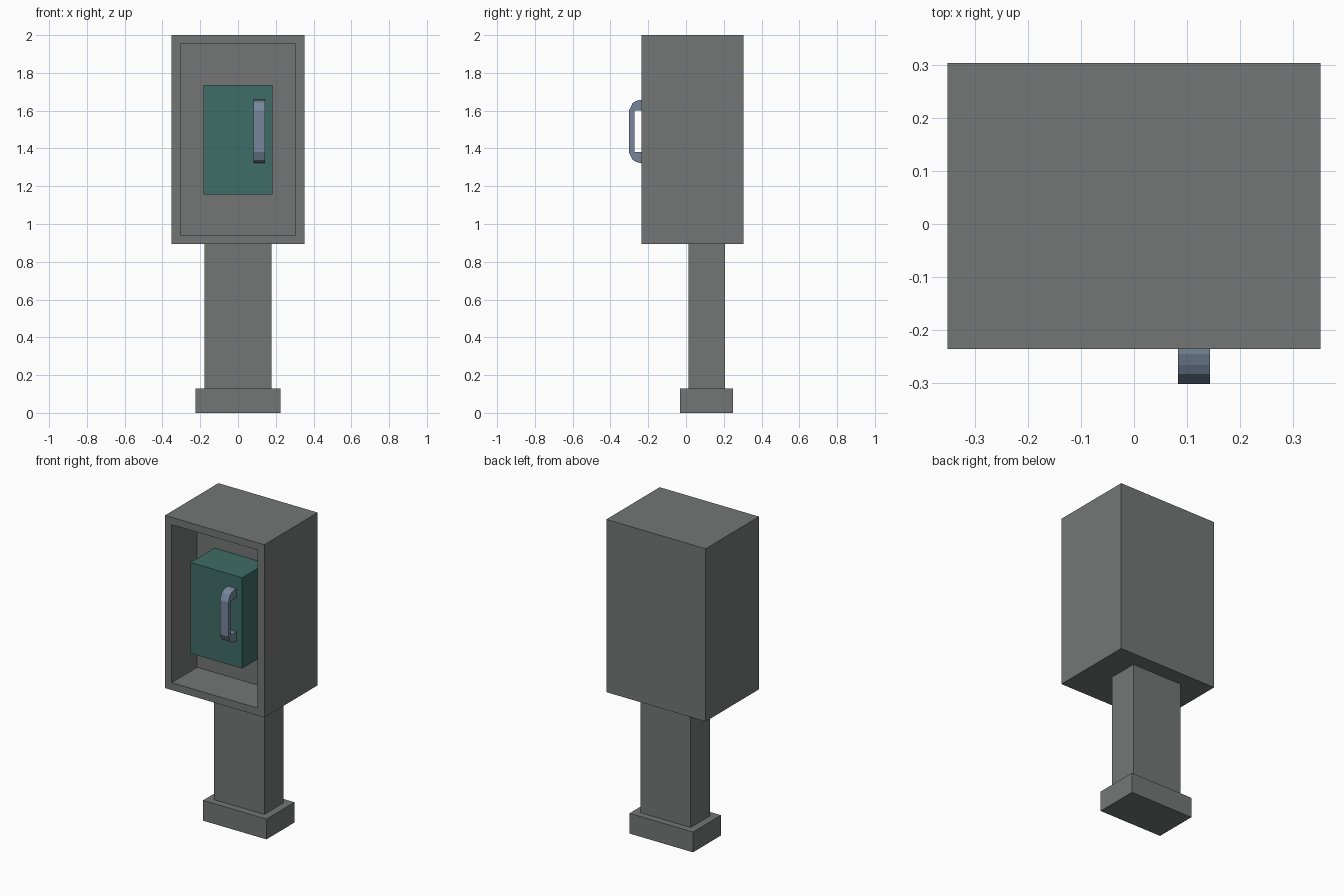
import bpy, bmesh
from mathutils import Vector

if "Cube" in bpy.data.objects:
    bpy.data.objects.remove(bpy.data.objects["Cube"])


def material(name, rgb):
    m = bpy.data.materials.new(name)
    m.diffuse_color = (*rgb, 1)
    m.use_nodes = True
    m.node_tree.nodes["Principled BSDF"].inputs["Base Color"].default_value = m.diffuse_color
    return m


grey = material("grey metal", (0.175, 0.18, 0.182))
green = material("dark green", (0.05, 0.15, 0.132))
blue = material("blue grey", (0.18, 0.24, 0.33))


def finish(bm, name, mat):
    bmesh.ops.recalc_face_normals(bm, faces=bm.faces)
    me = bpy.data.meshes.new(name)
    bm.to_mesh(me)
    bm.free()
    me.materials.append(mat)
    ob = bpy.data.objects.new(name, me)
    bpy.context.collection.objects.link(ob)
    return ob


def box_mesh(x, y0, y1, z0, z1):
    """Box spanning -x..x, y0..y1, z0..z1."""
    bm = bmesh.new()
    bmesh.ops.create_cube(bm, size=1)
    bmesh.ops.scale(bm, vec=(2 * x, y1 - y0, z1 - z0), verts=bm.verts)
    bmesh.ops.translate(bm, vec=(0, (y0 + y1) / 2, (z0 + z1) / 2), verts=bm.verts)
    return bm


# Foot and post
finish(box_mesh(0.225, -0.033, 0.25, 0, 0.13), "base_foot", grey)
finish(box_mesh(0.178, 0.012, 0.207, 0.13, 0.893), "post", grey)

# Housing: front face inset to a rim, then pushed back to form the recess
bm = box_mesh(0.352, -0.236, 0.304, 0.893, 2.0)
bm.normal_update()
front = min(bm.faces, key=lambda f: f.normal.y)
bmesh.ops.inset_region(bm, faces=[front], thickness=0.067)
recess = bmesh.ops.extrude_discrete_faces(bm, faces=[front])["faces"][0]
bmesh.ops.translate(bm, vec=(0, 0.258, 0), verts=recess.verts)
finish(bm, "housing", grey)

# Telephone body inside the recess
finish(box_mesh(0.183, -0.22, 0.022, 1.155, 1.737), "phone_body", green)

# Handset: C-shaped side profile (y, height from middle), mirrored, then extruded in x
mid = 1.49
outer = [(-0.22, 0.168), (-0.245, 0.167), (-0.266, 0.16), (-0.283, 0.15), (-0.302, 0.11)]
inner = [(-0.273, 0.11), (-0.22, 0.11)]
profile = (outer + [(y, -h) for y, h in reversed(outer)]
           + [(y, -h) for y, h in reversed(inner)] + inner)
bm = bmesh.new()
face = bm.faces.new([bm.verts.new((0.083, y, mid + h)) for y, h in profile])
ext = bmesh.ops.extrude_face_region(bm, geom=[face])["geom"]
bmesh.ops.translate(bm, vec=(0.06, 0, 0),
                    verts=[g for g in ext if isinstance(g, bmesh.types.BMVert)])
bmesh.ops.triangulate(bm, faces=[f for f in bm.faces if len(f.verts) > 4])
finish(bm, "handset", blue)
